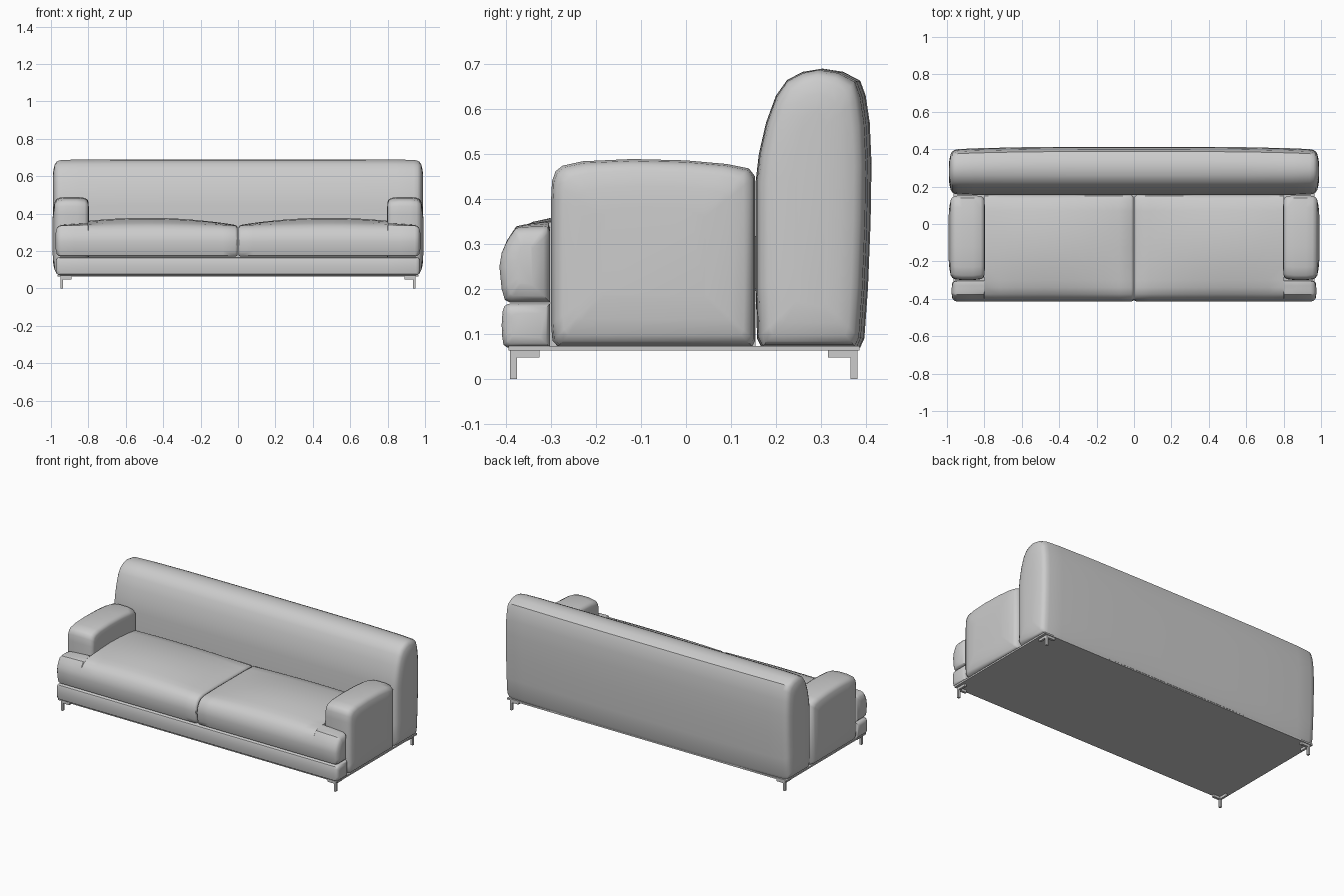
import bpy, bmesh, math

if "Cube" in bpy.data.objects:
    bpy.data.objects.remove(bpy.data.objects["Cube"])


def finish(name, bm, angle=40):
    bmesh.ops.recalc_face_normals(bm, faces=bm.faces)
    me = bpy.data.meshes.new(name)
    bm.to_mesh(me)
    bm.free()
    ob = bpy.data.objects.new(name, me)
    bpy.context.collection.objects.link(ob)
    bpy.ops.object.select_all(action='DESELECT')
    ob.select_set(True)
    bpy.context.view_layer.objects.active = ob
    bpy.ops.object.shade_smooth_by_angle(angle=math.radians(angle))
    return ob


def loft(name, profile, stations, side=1, remap=None, shape=None):
    """Sweep a (y, z) profile along x; each station is (x, inset)."""
    bm = bmesh.new()
    rings = []
    for x, d in stations:
        pts = [(remap(x, y), z) if remap else (y, z) for y, z in profile]
        ys, zs = [p[0] for p in pts], [p[1] for p in pts]
        cy, cz = (min(ys) + max(ys)) / 2, (min(zs) + max(zs)) / 2
        ky = 1 - d / (max(ys) - cy)
        kz = 1 - d / (max(zs) - cz)
        ring = []
        for y, z in pts:
            y, z = cy + (y - cy) * ky, cz + (z - cz) * kz
            if shape:
                y, z = shape(x, y, z)
            ring.append(bm.verts.new((x * side, y, z)))
        rings.append(ring)
    n = len(profile)
    for a, b in zip(rings, rings[1:]):
        for i in range(n):
            j = (i + 1) % n
            bm.faces.new((a[i], a[j], b[j], b[i]))
    bm.faces.new(rings[0])
    bm.faces.new(rings[-1])
    return finish(name, bm)


def boxes(name, spans):
    bm = bmesh.new()
    for lo, hi in spans:
        vs = bmesh.ops.create_cube(bm, size=1)['verts']
        for v in vs:
            for k in range(3):
                v.co[k] = (lo[k] + hi[k]) / 2 + v.co[k] * abs(hi[k] - lo[k])
    return finish(name, bm, 30)


def both_ends(half):
    return [(-x, d) for x, d in reversed(half)] + half


def tee(x, y):
    """Narrow the depth in front of the arms, giving a T-shaped outline."""
    if abs(x) > 0.801 and y > -0.385:
        return -0.385 + (y + 0.385) * 0.083 / 0.54
    return y


# Backrest
back_profile = [
    (0.168, 0.07), (0.158, 0.09), (0.155, 0.20), (0.155, 0.44), (0.162, 0.50),
    (0.178, 0.57), (0.20, 0.63), (0.225, 0.665), (0.26, 0.683), (0.305, 0.69),
    (0.35, 0.683), (0.388, 0.663), (0.40, 0.63), (0.409, 0.57), (0.413, 0.48),
    (0.411, 0.35), (0.405, 0.20), (0.397, 0.09), (0.388, 0.07)]


def back_bulge(x, y, z):
    if y > 0.3:
        y -= 0.012 * abs(x) ** 3
    return y, z


loft("backrest", back_profile, both_ends(
    [(0.3, 0), (0.6, 0), (0.85, 0.001), (0.94, 0.003), (0.96, 0.007),
     (0.972, 0.014), (0.98, 0.028), (0.987, 0.055), (0.99, 0.09)]),
    shape=back_bulge)

# Front base rail
base_profile = [
    (-0.398, 0.07), (-0.406, 0.076), (-0.409, 0.095), (-0.41, 0.12),
    (-0.408, 0.15), (-0.404, 0.162), (-0.395, 0.167), (-0.30, 0.168),
    (0.155, 0.168), (0.155, 0.07)]
loft("base_rail", base_profile, both_ends(
    [(0.4, 0), (0.80, 0), (0.803, 0), (0.95, 0), (0.963, 0.003),
     (0.97, 0.009), (0.974, 0.022)]), remap=tee)

# Seat cushions
seat_profile = [
    (-0.392, 0.17), (-0.403, 0.176), (-0.41, 0.20), (-0.415, 0.25),
    (-0.41, 0.28), (-0.397, 0.308), (-0.375, 0.327), (-0.34, 0.334),
    (-0.30, 0.335), (-0.22, 0.336), (-0.12, 0.336), (-0.02, 0.336),
    (0.07, 0.336), (0.13, 0.334), (0.15, 0.325), (0.155, 0.31), (0.155, 0.17)]


def crown(x, y, z):
    if z > 0.26:
        u = max(0, math.sin(math.pi * x / 0.977)) ** 0.8
        v = max(0, math.sin(math.pi * (y + 0.415) / 0.6))
        z += 0.041 * u * v * (z - 0.26) / 0.075
    return y, z


seat_stations = ([(0.002, 0.012), (0.005, 0.005), (0.015, 0)]
                 + [(0.08 * i, 0) for i in range(1, 11)]
                 + [(0.803, 0), (0.87, 0), (0.945, 0), (0.96, 0.005),
                    (0.969, 0.015), (0.975, 0.04)])

# Arms
arm_profile = [
    (-0.285, 0.072), (-0.297, 0.085), (-0.30, 0.12), (-0.30, 0.40),
    (-0.298, 0.44), (-0.29, 0.462), (-0.275, 0.474), (-0.23, 0.484),
    (-0.12, 0.489), (0, 0.486), (0.09, 0.478), (0.14, 0.468),
    (0.154, 0.45), (0.154, 0.085), (0.147, 0.072)]
arm_stations = [
    (0.797, 0.06), (0.80, 0.025), (0.805, 0.013), (0.82, 0.005), (0.86, 0),
    (0.92, 0), (0.955, 0.004), (0.972, 0.012), (0.98, 0.026), (0.987, 0.06),
    (0.991, 0.11)]

for side, label in ((-1, "left"), (1, "right")):
    loft(label + "_seat_cushion", seat_profile, seat_stations, side, tee, crown)
    loft(label + "_arm", arm_profile, arm_stations, side)

# Underside plate
boxes("bottom_plate", [((-0.965, -0.395, 0.063), (0.965, 0.386, 0.073))])

# Corner legs: post with two flanges under the plate
for sx, xl in ((-1, "left"), (1, "right")):
    for sy, yl, yo in ((-1, "front", -0.391), (1, "back", 0.381)):
        xo = 0.949 * sx
        boxes(f"{yl}_{xl}_leg", [
            ((xo, yo, 0), (xo - 0.013 * sx, yo - 0.015 * sy, 0.064)),
            ((xo, yo, 0.048), (xo - 0.058 * sx, yo - 0.015 * sy, 0.064)),
            ((xo, yo, 0.048), (xo - 0.013 * sx, yo - 0.065 * sy, 0.064))])
